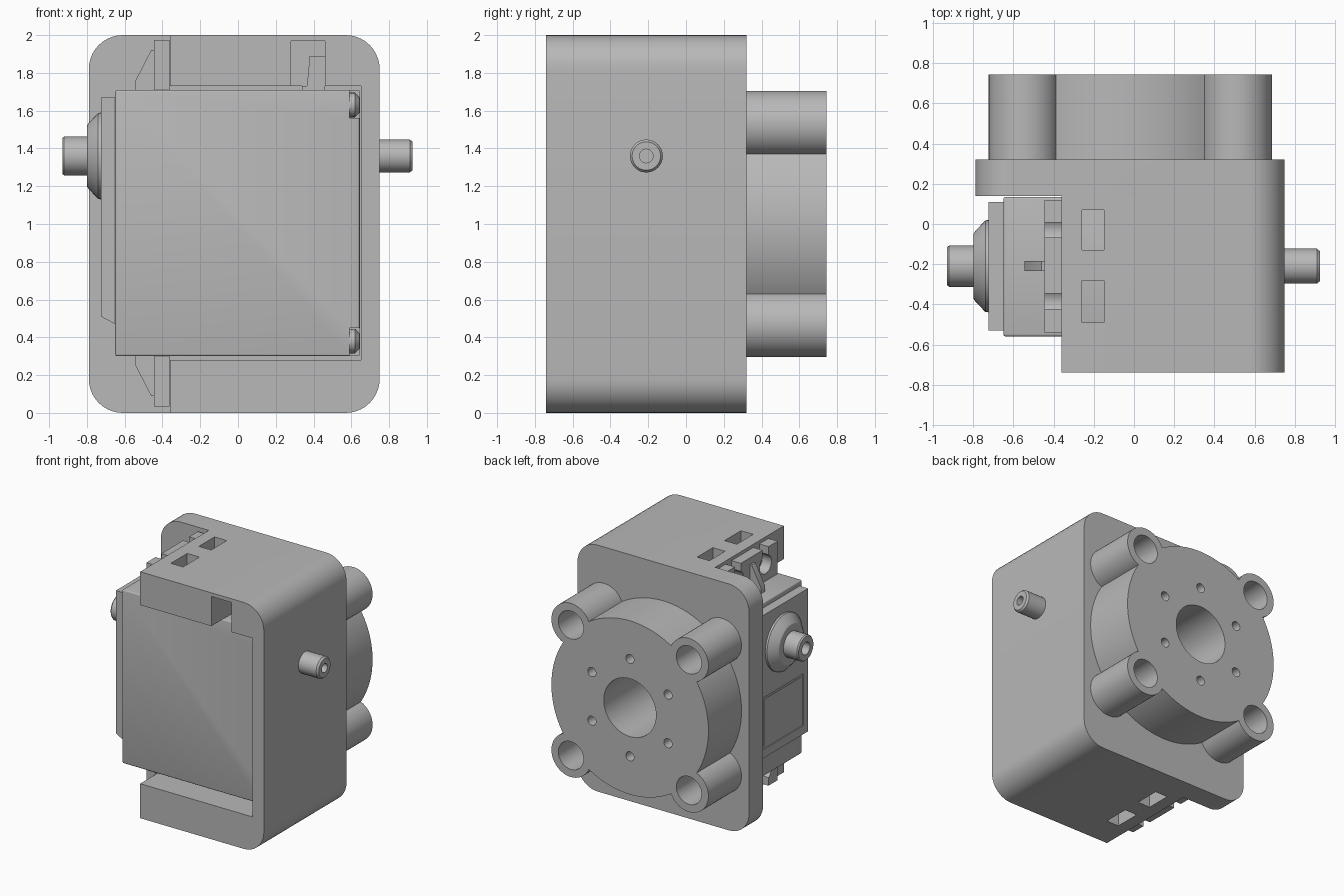
import bpy, bmesh, math
from mathutils import Vector, Matrix

if "Cube" in bpy.data.objects:
    bpy.data.objects.remove(bpy.data.objects["Cube"], do_unlink=True)

grey = bpy.data.materials.new("light grey")
grey.use_nodes = True
COLOUR = (0.48, 0.48, 0.48, 1)
grey.diffuse_color = COLOUR
grey.node_tree.nodes["Principled BSDF"].inputs["Base Color"].default_value = COLOUR


def make(name, bm):
    bmesh.ops.remove_doubles(bm, verts=bm.verts, dist=1e-5)
    bmesh.ops.recalc_face_normals(bm, faces=bm.faces)
    mesh = bpy.data.meshes.new(name)
    bm.to_mesh(mesh)
    bm.free()
    mesh.materials.append(grey)
    ob = bpy.data.objects.new(name, mesh)
    bpy.context.collection.objects.link(ob)
    return ob


def box(name, x, y, z, bevel=0):
    bm = bmesh.new()
    bmesh.ops.create_cube(bm, size=1)
    for v in bm.verts:
        v.co = [r[0] + (c + 0.5) * (r[1] - r[0]) for c, r in zip(v.co, (x, y, z))]
    if bevel:
        bmesh.ops.bevel(bm, geom=bm.edges[:], offset=bevel, segments=3,
                        profile=0.5, affect='EDGES')
    return make(name, bm)


def prism(name, points, y0, y1):
    """Extrude an x-z outline along y."""
    bm = bmesh.new()
    face = bm.faces.new([bm.verts.new((x, y0, z)) for x, z in points])
    geom = bmesh.ops.extrude_face_region(bm, geom=[face])["geom"]
    for v in geom:
        if isinstance(v, bmesh.types.BMVert):
            v.co.y = y1
    return make(name, bm)


def lathe(name, profile, y, z, steps=48):
    """Turn (x, radius) points around an axis along x."""
    bm = bmesh.new()
    vs = [bm.verts.new((x, y + r, z)) for x, r in profile]
    es = [bm.edges.new(p) for p in zip(vs, vs[1:])]
    bmesh.ops.spin(bm, geom=vs + es, cent=(0, y, z), axis=(1, 0, 0),
                   angle=math.tau, steps=steps)
    return make(name, bm)


def circle(cx, cz, r, n=48):
    return [(cx + r * math.cos(math.tau * i / n), cz + r * math.sin(math.tau * i / n))
            for i in range(n)]


def rounded(x0, x1, z0, z1, r, n=10):
    pts = []
    corners = [(x1 - r, z1 - r), (x0 + r, z1 - r), (x0 + r, z0 + r), (x1 - r, z0 + r)]
    for k, (cx, cz) in enumerate(corners):
        for i in range(n + 1):
            a = math.pi / 2 * (k + i / n)
            pts.append((cx + r * math.cos(a), cz + r * math.sin(a)))
    return pts


def combine(ob, others, mode='DIFFERENCE'):
    for other in others:
        mod = ob.modifiers.new("combine", 'BOOLEAN')
        mod.operation, mod.solver, mod.object = mode, 'EXACT', other
        bpy.context.view_layer.objects.active = ob
        bpy.ops.object.modifier_apply(modifier=mod.name)
        bpy.data.objects.remove(other, do_unlink=True)
    return ob


# Bracket: rounded block, cut away at the left and hollowed for the servo
bracket = prism("bracket", rounded(-0.79, 0.75, 0, 2, 0.18), -0.74, 0.32)
cuts = [box("cut", (-1, -0.36), (-1, 0.14), (-1, 3)),
        box("cut", (-0.5, 0.65), (-1, 0.14), (0.28, 1.73)),
        box("cut", (0.28, 0.46), (-1, 0.05), (1.6, 1.97))]
for y in ((-0.49, -0.28), (-0.13, 0.07)):
    cuts += [box("cut", (-0.26, -0.15), y, z) for z in ((-0.1, 0.4), (1.6, 2.1))]
CX, CZ = -0.018, 1.0
cuts.append(prism("cut", circle(CX, CZ, 0.235), 0, 0.5))
combine(bracket, cuts)

# Round hub with four corner bosses and its drilled holes
hub = prism("rear_hub", circle(CX, CZ, 0.705, 96), 0.32, 0.745)
bosses = [(CX + 0.53 * sx, CZ + 0.53 * sz) for sx in (-1, 1) for sz in (-1, 1)]
combine(hub, [prism("boss", circle(x, z, 0.175), 0.32, 0.745) for x, z in bosses], 'UNION')
holes = [prism("hole", circle(x, z, 0.113), 0.33, 0.9) for x, z in bosses]
holes.append(prism("hole", circle(CX, CZ, 0.235), 0.2, 0.9))
for i in range(6):
    a = math.radians(30 + 60 * i)
    holes.append(prism("hole", circle(CX + 0.395 * math.cos(a), CZ + 0.395 * math.sin(a),
                                      0.037, 20), 0.4, 0.9))
combine(hub, holes)

# Servo case with screw recesses along its right edge
case = box("servo_case", (-0.65, 0.645), (-0.56, 0.135), (0.3, 1.71), 0.012)
recesses = [box("cut", (0.59, 0.7), y, z) for y in ((-0.6, -0.42), (0, 0.2))
            for z in ((0.2, 0.45), (1.56, 1.8))]
combine(case, recesses)
for y in (-0.49, 0.07):
    for z in (0.38, 1.63):
        lathe("case_screw", [(0.585, 0), (0.585, 0.065), (0.62, 0.065), (0.643, 0.04),
                             (0.643, 0)], y, z, 24)

# Stepped end cover and its framed panel
cover = prism("servo_end_cover", [(-0.65, 0.47), (-0.725, 0.51), (-0.725, 1.67),
                                  (-0.65, 1.67)], -0.53, 0.11)
combine(cover, [box("cut", (-0.8, -0.717), (-0.47, 0.05), (0.58, 1.0))])
box("cover_panel", (-0.72, -0.712), (-0.45, 0.03), (0.6, 0.98))

# Output collar and hollow output shaft
lathe("output_collar", [(-0.72, 0), (-0.72, 0.23), (-0.74, 0.228), (-0.79, 0.175),
                        (-0.80, 0.16), (-0.80, 0)], -0.21, 1.36)
lathe("output_shaft", [(-0.79, 0), (-0.79, 0.103), (-0.92, 0.103), (-0.93, 0.095),
                       (-0.93, 0.05), (-0.83, 0.05), (-0.83, 0)], -0.21, 1.36)

# Idler pin on the right wall
lathe("idler_pin", [(0.74, 0), (0.74, 0.087), (0.91, 0.087), (0.925, 0.075),
                    (0.925, 0.036), (0.83, 0.036), (0.83, 0)], -0.21, 1.36)

# Mounting ears with open keyhole slots and a stiffening rib
for name, s in (("upper", 1), ("lower", -1)):
    def zs(a, b):
        return tuple(sorted((1.005 + s * a, 1.005 + s * b)))
    ear = box(name + "_ear", (-0.445, -0.362), (-0.54, 0.12), zs(0.69, 0.97))
    cuts = []
    for y in (-0.03, -0.385):
        cuts.append(lathe("cut", [(-0.6, 0), (-0.6, 0.075), (-0.2, 0.075), (-0.2, 0)],
                          y, 1.005 + s * 0.84, 32))
        cuts.append(box("cut", (-0.6, -0.2), (y - 0.038, y + 0.038), zs(0.84, 1.1)))
    combine(ear, cuts)
    prism(name + "_ear_rib", [(-0.44, 1.005 + s * 0.69), (-0.545, 1.005 + s * 0.69),
                              (-0.545, 1.005 + s * 0.75), (-0.46, 1.005 + s * 0.915),
                              (-0.44, 1.005 + s * 0.915)], -0.235, -0.185)

# Cable strain relief inside the notch
prism("cable_relief", [(0.34, 1.70), (0.46, 1.70), (0.46, 1.89), (0.38, 1.89),
                       (0.365, 1.73), (0.34, 1.73)], -0.32, -0.1)

# Smooth the round surfaces, keep the corners sharp
for ob in bpy.context.collection.objects:
    ob.select_set(ob.type == 'MESH' and grey.name in ob.data.materials)
bpy.ops.object.shade_smooth_by_angle(angle=math.radians(30))
